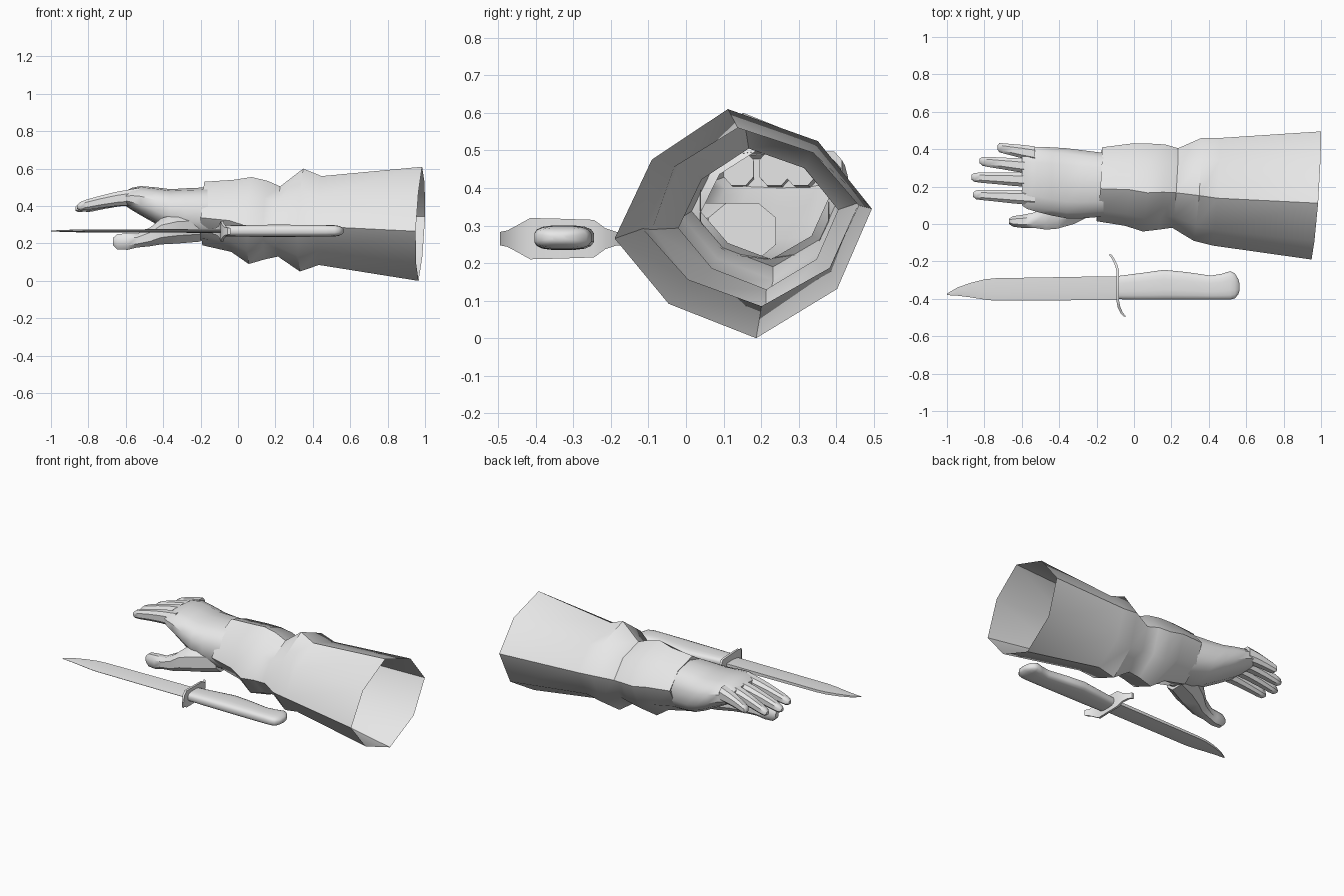
import bpy, bmesh, math

grey = bpy.data.materials.new("light grey")
grey.diffuse_color = (0.8, 0.8, 0.8, 1)


def finish(name, bm, angle):
    bmesh.ops.recalc_face_normals(bm, faces=bm.faces)
    me = bpy.data.meshes.new(name)
    bm.to_mesh(me)
    bm.free()
    me.materials.append(grey)
    ob = bpy.data.objects.new(name, me)
    bpy.context.collection.objects.link(ob)
    bpy.ops.object.select_all(action='DESELECT')
    ob.select_set(True)
    bpy.context.view_layer.objects.active = ob
    bpy.ops.object.shade_smooth_by_angle(angle=math.radians(angle))
    return ob


def loft(name, rings, section, caps=(True, True), tilt=(0, 0), angle=40):
    """Skin a unit (y, z) section through rings of (x, y0, y1, z0, z1)."""
    bm = bmesh.new()
    loops = []
    for x, y0, y1, z0, z1 in rings:
        hy, hz = (y1 - y0) / 2, (z1 - z0) / 2
        loops.append([bm.verts.new((x + tilt[0] * u * hy + tilt[1] * v * hz,
                                    y0 + hy + u * hy, z0 + hz + v * hz)) for u, v in section])
    n = len(section)
    for a, b in zip(loops, loops[1:]):
        for i in range(n):
            j = (i + 1) % n
            bm.faces.new((a[i], a[j], b[j], b[i]))
    for use, lp in zip(caps, (loops[0], loops[-1])):
        if use:
            bm.faces.new(lp)
    return finish(name, bm, angle)


def oval(n, power=1.0, turn=0.5):
    pts = []
    for i in range(n):
        a = 2 * math.pi * (i + turn) / n
        c, s = math.cos(a), math.sin(a)
        pts.append((math.copysign(abs(c) ** power, c), math.copysign(abs(s) ** power, s)))
    k, m = max(p[0] for p in pts), max(p[1] for p in pts)
    return [(u / k, v / m) for u, v in pts]


# sleeve: open irregular octagonal tube with folds and an inward lip at the wrist
octagon = [(-0.12, 1), (0.58, 0.72), (1, 0.13), (0.73, -0.57),
           (0.10, -1), (-0.58, -0.70), (-1, -0.13), (-0.71, 0.56)]
loft("sleeve", [(-0.17, 0.04, 0.38, 0.21, 0.50),
                (-0.185, 0.015, 0.41, 0.19, 0.53),
                (-0.03, -0.01, 0.43, 0.155, 0.54),
                (0.065, -0.04, 0.43, 0.09, 0.555),
                (0.15, -0.03, 0.425, 0.115, 0.535),
                (0.22, -0.02, 0.405, 0.13, 0.505),
                (0.34, -0.09, 0.46, 0.05, 0.60),
                (0.44, -0.115, 0.46, 0.085, 0.56),
                (0.975, -0.19, 0.495, 0.0, 0.61)],
     octagon, caps=(False, False), tilt=(0.07, 0.04))

# palm with open wrist
loft("palm", [(-0.16, 0.04, 0.38, 0.21, 0.50),
              (-0.28, 0.03, 0.395, 0.225, 0.495),
              (-0.36, 0.03, 0.405, 0.26, 0.49),
              (-0.44, 0.045, 0.41, 0.305, 0.50),
              (-0.52, 0.065, 0.413, 0.35, 0.507),
              (-0.57, 0.08, 0.412, 0.38, 0.497),
              (-0.60, 0.10, 0.405, 0.40, 0.48)],
     oval(14, 0.8), caps=(False, True))

# four fingers: root y, tip y, tip x, tip z
digits = {"little_finger": (0.375, 0.41, -0.73, 0.405), "ring_finger": (0.305, 0.337, -0.825, 0.385),
          "middle_finger": (0.235, 0.25, -0.87, 0.385), "index_finger": (0.14, 0.157, -0.86, 0.395)}
for name, (ry, ty, tx, tz) in digits.items():
    rings = []
    for t, hw, hh in ((0, .04, .045), (.35, .036, .038), (.6, .031, .033),
                      (.85, .027, .028), (.95, .024, .022), (1, .012, .010)):
        x = -0.53 + t * (tx + 0.53)
        y = ry + t * (ty - ry)
        z = 0.452 + (tz - 0.452) * t ** 1.4
        rings.append((x, y - hw, y + hw, z - hh, z + hh))
    loft(name, rings, oval(8, 0.8))

# thumb hanging below the palm
loft("thumb", [(-0.20, 0.06, 0.24, 0.21, 0.36),
               (-0.32, 0.00, 0.20, 0.20, 0.36),
               (-0.41, -0.025, 0.14, 0.195, 0.335),
               (-0.47, -0.03, 0.09, 0.185, 0.285),
               (-0.54, -0.02, 0.06, 0.178, 0.252),
               (-0.59, -0.022, 0.05, 0.166, 0.254),
               (-0.645, -0.015, 0.042, 0.168, 0.25),
               (-0.668, 0.0, 0.03, 0.19, 0.23)], oval(8, 0.85))

# knife handle with swollen belly and hooked butt
loft("knife_handle", [(-0.085, -0.402, -0.278, 0.238, 0.297),
                      (0.04, -0.404, -0.262, 0.236, 0.299),
                      (0.16, -0.404, -0.245, 0.235, 0.300),
                      (0.28, -0.404, -0.257, 0.235, 0.300),
                      (0.41, -0.404, -0.276, 0.236, 0.299),
                      (0.47, -0.404, -0.266, 0.236, 0.299),
                      (0.515, -0.404, -0.252, 0.237, 0.298),
                      (0.54, -0.398, -0.265, 0.241, 0.294),
                      (0.558, -0.375, -0.295, 0.250, 0.285),
                      (0.565, -0.355, -0.320, 0.259, 0.276)], oval(16, 0.65))

# blade: thick spine tapering to a thin cutting edge
blade_section = [(1, 1), (-0.3, 0.9), (-1, 0.12), (-1, -0.12), (-0.3, -0.9), (1, -1)]
loft("knife_blade", [(-1.0, -0.380, -0.372, 0.265, 0.269),
                     (-0.945, -0.383, -0.340, 0.262, 0.272),
                     (-0.875, -0.392, -0.315, 0.260, 0.274),
                     (-0.80, -0.404, -0.296, 0.259, 0.275),
                     (-0.74, -0.410, -0.290, 0.259, 0.275),
                     (-0.22, -0.407, -0.281, 0.257, 0.277),
                     (-0.08, -0.405, -0.280, 0.257, 0.277)], blade_section, angle=20)

# S-curved guard plate: x, y, half height
bm = bmesh.new()
prev = None
path = [(-0.128, -0.163, .018), (-0.112, -0.185, .018), (-0.097, -0.215, .028), (-0.088, -0.245, .050),
        (-0.086, -0.335, .053), (-0.086, -0.415, .055), (-0.080, -0.445, .038), (-0.066, -0.475, .022),
        (-0.048, -0.495, .018)]
for x, y, h in path:
    ring = [bm.verts.new((x + dx, y, 0.265 + s * h))
            for dx, s in ((-.007, -1), (.007, -1), (.007, 1), (-.007, 1))]
    if prev:
        for i in range(4):
            j = (i + 1) % 4
            bm.faces.new((prev[i], prev[j], ring[j], ring[i]))
    else:
        bm.faces.new(ring)
    prev = ring
bm.faces.new(prev)
finish("knife_guard", bm, 40)
